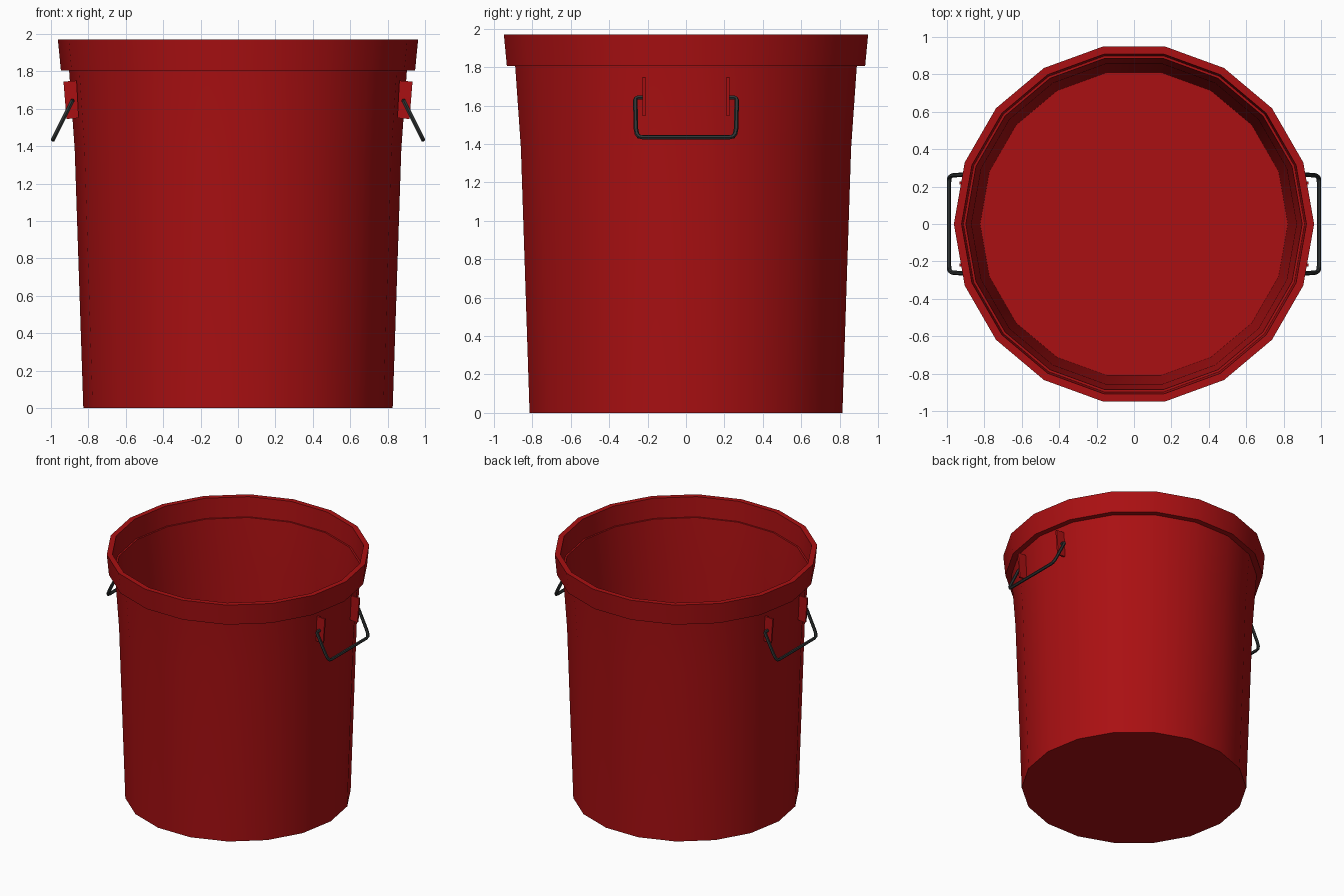
import bpy
import bmesh
from math import radians
from mathutils import Vector, Matrix

cube = bpy.data.objects.get("Cube")
if cube:
    bpy.data.objects.remove(cube, do_unlink=True)

SIDES = 18


def make_material(name, color, roughness):
    mat = bpy.data.materials.new(name)
    mat.use_nodes = True
    mat.diffuse_color = color
    bsdf = mat.node_tree.nodes["Principled BSDF"]
    bsdf.inputs["Base Color"].default_value = color
    bsdf.inputs["Roughness"].default_value = roughness
    return mat


red = make_material("red plastic", (0.40, 0.005, 0.006, 1), 0.5)
dark = make_material("dark wire", (0.03, 0.035, 0.035, 1), 0.5)


def add_object(name, mesh, mat, smooth=False):
    obj = bpy.data.objects.new(name, mesh)
    bpy.context.collection.objects.link(obj)
    mesh.materials.clear()
    mesh.materials.append(mat)
    if smooth:
        bpy.ops.object.select_all(action="DESELECT")
        obj.select_set(True)
        bpy.context.view_layer.objects.active = obj
        bpy.ops.object.shade_smooth_by_angle(angle=radians(30))
    return obj


def lathe(name, profile, mat):
    """Spin a (radius, height) profile around z; both ends become flat discs."""
    bm = bmesh.new()
    rings = []
    for r, z in profile:
        rings.append([bm.verts.new(Matrix.Rotation(radians(360 / SIDES * i), 3, "Z") @ Vector((r, 0, z)))
                      for i in range(SIDES)])
    for low, high in zip(rings, rings[1:]):
        for i in range(SIDES):
            j = (i + 1) % SIDES
            bm.faces.new((low[i], low[j], high[j], high[i]))
    bm.faces.new(rings[0])
    bm.faces.new(rings[-1])
    bmesh.ops.recalc_face_normals(bm, faces=bm.faces)
    mesh = bpy.data.meshes.new(name)
    bm.to_mesh(mesh)
    bm.free()
    return add_object(name, mesh, mat, smooth=True)


# Bucket: outer wall, hollow lip, inner ledge, thin inner wall and floor
lathe("bucket", [
    (0.827, 0), (0.873, 1.38), (0.903, 1.805),
    (0.947, 1.805), (0.963, 1.97), (0.922, 1.97), (0.912, 1.812),
    (0.899, 1.812), (0.869, 1.38), (0.823, 0.004),
], red)


def make_tab(name, side, y):
    """Thin upright plate that holds one end of a handle."""
    outline = [(0.852, 1.55), (0.917, 1.545), (0.933, 1.745), (0.863, 1.75)]
    bm = bmesh.new()
    face = bm.faces.new([bm.verts.new((side * x, y - 0.007, z)) for x, z in outline])
    ext = bmesh.ops.extrude_face_region(bm, geom=[face])
    moved = [v for v in ext["geom"] if isinstance(v, bmesh.types.BMVert)]
    bmesh.ops.translate(bm, verts=moved, vec=(0, 0.014, 0))
    bmesh.ops.recalc_face_normals(bm, faces=bm.faces)
    mesh = bpy.data.meshes.new(name)
    bm.to_mesh(mesh)
    bm.free()
    add_object(name, mesh, red)


def make_handle(name, side):
    """Bent wire; half path as (y, drop) with drop 0 at the pivot, 1 at the grip."""
    half = [(0.215, 0), (0.25, 0), (0.26, 0.02), (0.264, 0.07),
            (0.261, 0.78), (0.256, 0.91), (0.245, 0.98), (0.225, 1)]
    path = half + [(-y, d) for y, d in reversed(half)]
    pivot, grip = Vector((0.886, 0, 1.642)), Vector((0.989, 0, 1.435))
    curve = bpy.data.curves.new(name, "CURVE")
    curve.dimensions = "3D"
    curve.bevel_depth = 0.012
    curve.bevel_resolution = 1
    curve.use_fill_caps = True
    spline = curve.splines.new("POLY")
    spline.points.add(len(path) - 1)
    for point, (y, drop) in zip(spline.points, path):
        p = pivot.lerp(grip, drop)
        point.co = (side * p.x, y, p.z, 1)
    helper = bpy.data.objects.new(name + "_path", curve)
    mesh = bpy.data.meshes.new_from_object(helper)
    bpy.data.objects.remove(helper)
    bpy.data.curves.remove(curve)
    mesh.name = name
    add_object(name, mesh, dark, smooth=True)


# Side fittings: two tabs and a wire handle on each side
for label, side in (("left", 1), ("right", -1)):
    make_handle(label + "_handle", side)
    for end, y in (("front", -0.219), ("back", 0.219)):
        make_tab(f"{label}_{end}_handle_tab", side, y)
